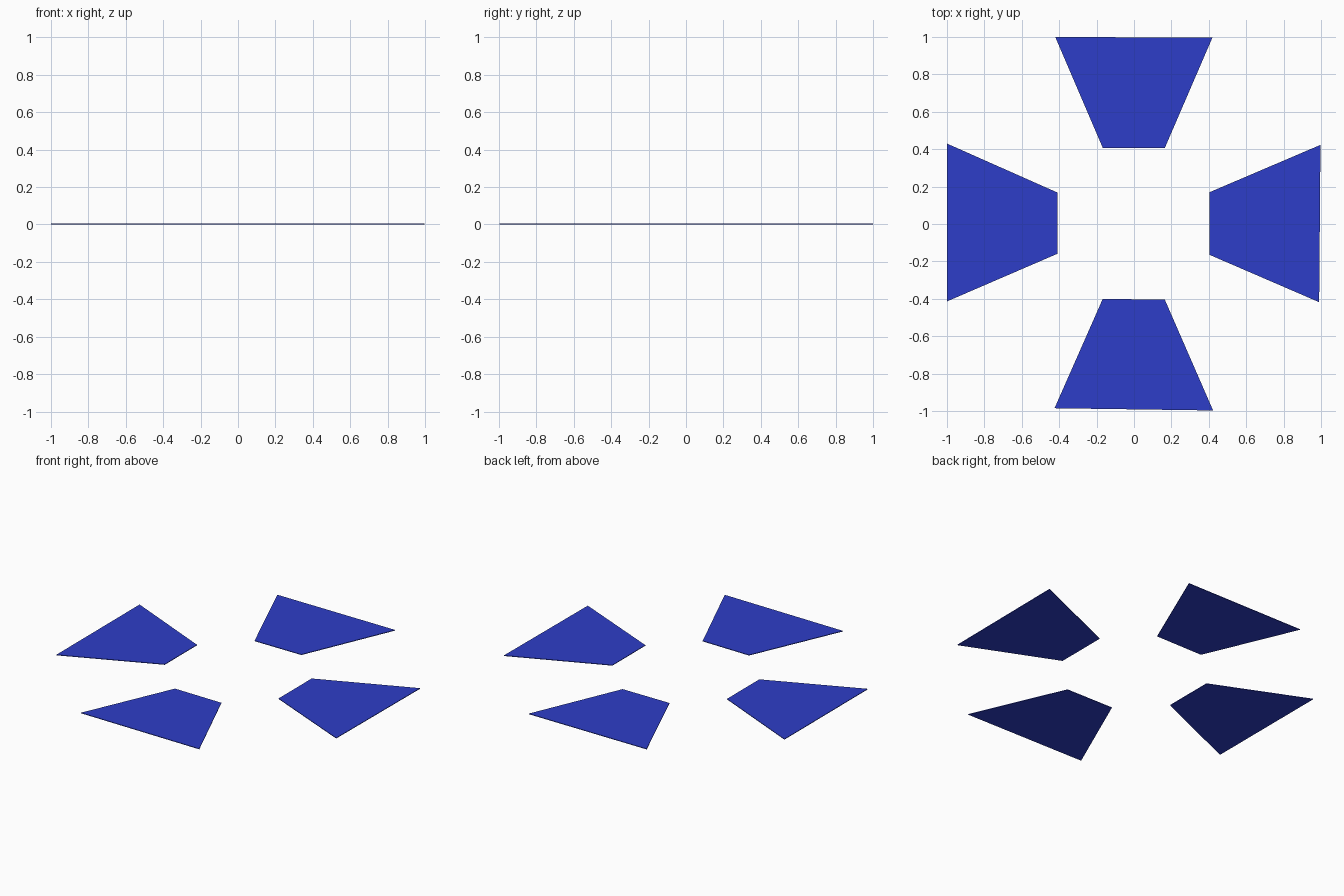
import bpy
import bmesh

if "Cube" in bpy.data.objects:
    bpy.data.objects.remove(bpy.data.objects["Cube"])

THICK = 0.004

blue = bpy.data.materials.new("blue")
blue.diffuse_color = (0.027, 0.048, 0.58, 1)
blue.use_nodes = True
blue.node_tree.nodes["Principled BSDF"].inputs["Base Color"].default_value = blue.diffuse_color


def panel(name, outline):
    """Thin flat plate from a counter-clockwise outline."""
    bm = bmesh.new()
    base = bm.faces.new([bm.verts.new((x, y, 0)) for x, y in outline])
    ext = bmesh.ops.extrude_face_region(bm, geom=[base], use_keep_orig=True)
    top = [v for v in ext["geom"] if isinstance(v, bmesh.types.BMVert)]
    bmesh.ops.translate(bm, verts=top, vec=(0, 0, THICK))
    bmesh.ops.recalc_face_normals(bm, faces=bm.faces)
    mesh = bpy.data.meshes.new(name)
    bm.to_mesh(mesh)
    bm.free()
    mesh.materials.append(blue)
    bpy.context.collection.objects.link(bpy.data.objects.new(name, mesh))


# Four slightly irregular, hand-cut trapezoid plates around an open centre
panel("right_plate", [(0.404, -0.165), (0.99, -0.418), (0.997, 0.423), (0.404, 0.17)])
panel("back_plate", [(-0.167, 0.407), (0.165, 0.407), (0.419, 0.996), (-0.421, 1.0)])
panel("left_plate", [(-1.0, -0.414), (-0.409, -0.159), (-0.409, 0.168), (-1.0, 0.43)])
panel("front_plate", [(-0.425, -0.985), (0.423, -0.997), (0.165, -0.405), (-0.167, -0.4)])
